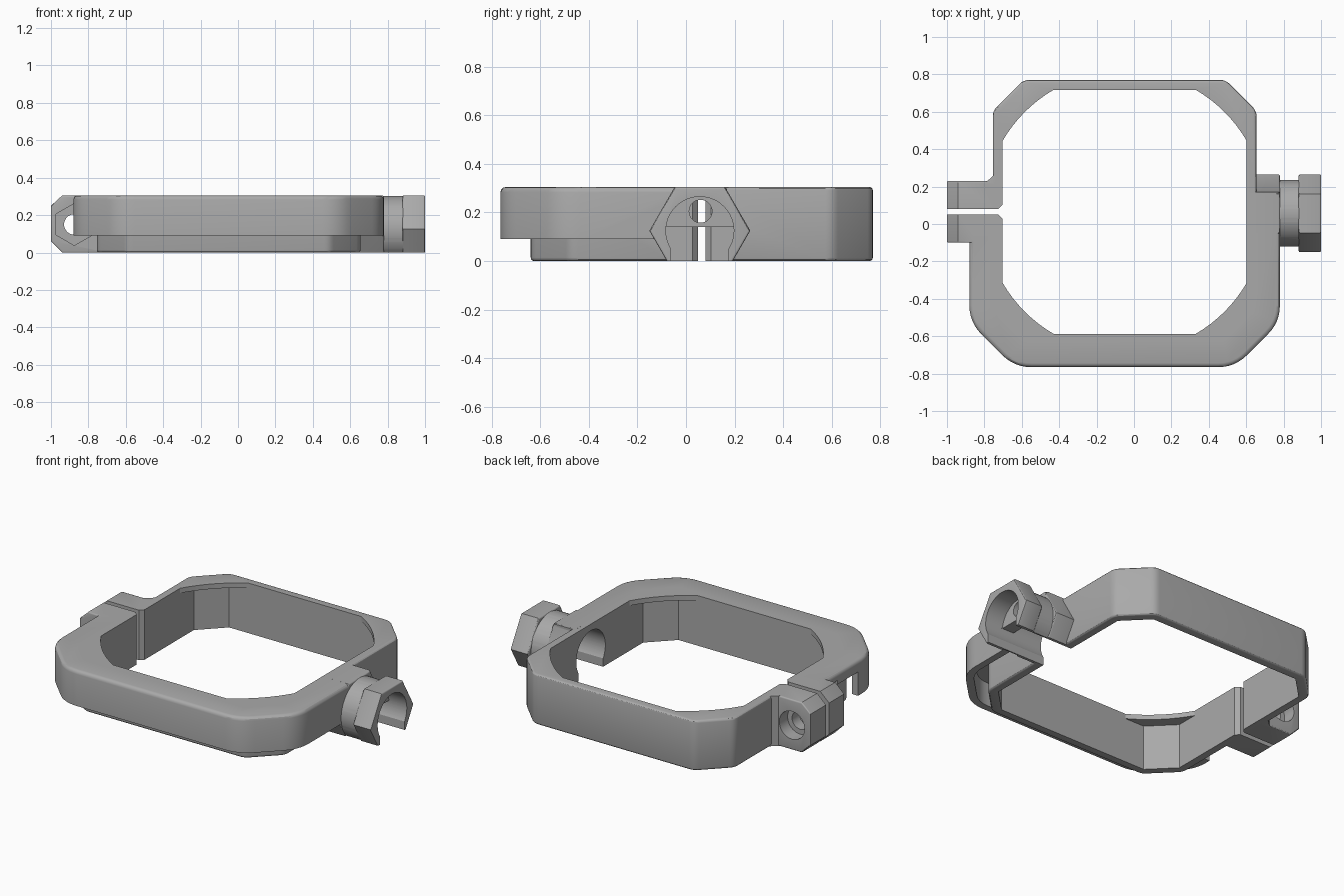
import bpy, bmesh
from math import cos, sin, radians
from mathutils import Vector

if "Cube" in bpy.data.objects:
    bpy.data.objects.remove(bpy.data.objects["Cube"])

CX, CY, TOP = -0.05, 0.065, 0.305       # centre of the band, overall height
PY, PZ = 0.057, 0.125                   # axis of the pipe clip
AX = {"x": lambda u, v, t: (t, u, v), "y": lambda u, v, t: (u, t, v),
      "z": lambda u, v, t: (u, v, t)}


def prism(name, pts, a, b, axis="z", soft=0, soft_ends=()):
    """Extrude an outline along an axis, optionally rounding its end edges."""
    bm = bmesh.new()
    low = [bm.verts.new(AX[axis](u, v, a)) for u, v in pts]
    high = [bm.verts.new(AX[axis](u, v, b)) for u, v in pts]
    n = len(pts)
    caps = [bm.faces.new(low), bm.faces.new(high)]
    for i in range(n):
        j = (i + 1) % n
        bm.faces.new((low[i], low[j], high[j], high[i]))
    bmesh.ops.recalc_face_normals(bm, faces=bm.faces)
    if soft:
        edges = [e for k in soft_ends for e in caps[k].edges]
        bmesh.ops.bevel(bm, geom=edges, offset=soft, segments=3, profile=0.5,
                        affect='EDGES')
    mesh = bpy.data.meshes.new(name)
    bm.to_mesh(mesh)
    bm.free()
    ob = bpy.data.objects.new(name, mesh)
    bpy.context.collection.objects.link(ob)
    return ob


def box(name, x, y, z):
    return prism(name, [(x[0], y[0]), (x[1], y[0]), (x[1], y[1]), (x[0], y[1])], *z)


def circle(u, v, r, n=48, turn=0):
    return [(u + r * cos(radians(360 * i / n + turn)),
             v + r * sin(radians(360 * i / n + turn))) for i in range(n)]


def octagon(half, cut, radius=0, steps=6):
    """Square with cut corners around the band centre, corners softened."""
    s = half - cut
    pts = [Vector((CX + x, CY + y)) for x, y in
           ((half, -s), (half, s), (s, half), (-s, half),
            (-half, s), (-half, -s), (-s, -half), (s, -half))]
    if not radius:
        return [tuple(p) for p in pts]
    out = []
    for i, p in enumerate(pts):
        a = p + (pts[i - 1] - p).normalized() * radius
        b = p + (pts[(i + 1) % 8] - p).normalized() * radius
        for k in range(steps + 1):
            t = k / steps
            out.append(tuple(a * (1 - t) ** 2 + p * 2 * t * (1 - t) + b * t * t))
    return out


def combine(target, tool, op):
    mod = target.modifiers.new(op, 'BOOLEAN')
    mod.operation, mod.solver, mod.object = op, 'EXACT', tool
    bpy.context.view_layer.objects.active = target
    bpy.ops.object.modifier_apply(modifier=mod.name)
    bpy.data.objects.remove(tool)


def cut(target, *tools):
    for t in tools:
        combine(target, t, 'DIFFERENCE')


def add(target, *tools):
    for t in tools:
        combine(target, t, 'UNION')


def bore(name, x0, x1, limit):
    """Open-bottomed round channel along x, kept below an arc angle."""
    r = 0.14
    right = [-32 + (limit + 32) * i / 16 for i in range(17)]
    left = [180 - a for a in reversed(right)]
    if limit == 90:
        left = left[1:]
    pts = [(PY + r * cos(radians(a)), PZ + r * sin(radians(a))) for a in right + left]
    w = r * cos(radians(32))
    pts += [(PY - w, -0.1), (PY + w, -0.1)]
    return prism(name, pts, x0, x1, "x")


# Front hood: top plate with a hanging skirt, open beside the screw clamp
frame = prism("clamp_frame", octagon(0.83, 0.24, 0.09), 0.09, TOP, "z", 0.022, (1,))
cut(frame,
    prism("skirt_gap", octagon(0.788, 0.22, 0.07), -0.1, 0.235),
    box("hood_back", (-2, 2), (0.17, 2), (-1, 1)),
    box("hood_back_clamp_side", (-2, 0), (-0.05, 2), (-1, 1)),
    box("nut_access", (-2, -0.7), (-0.4, -0.05), (-1, 0.235)))

# Band, screw clamp block and its small fillet
add(frame,
    prism("band", octagon(0.705, 0.165, 0.03, 4), 0, TOP, "z", 0.014, (0, 1)),
    prism("screw_clamp", [(-1, 0.06), (-0.94, 0), (-0.73, 0), (-0.73, TOP),
                          (-0.94, TOP), (-1, 0.25)], -0.1, 0.23, "y", 0.008, (0, 1)),
    prism("clamp_fillet", [(-0.80, 0.215), (-0.735, 0.215), (-0.735, 0.275)], 0, TOP))

# Pipe clip: two hexagonal collars around a round neck
for name, x0, x1, ends in (("inner_collar", 0.63, 0.78, (1,)),
                           ("outer_collar", 0.88, 1.0, (0, 1))):
    add(frame, prism(name, circle(PY, PZ, 0.208, 6), x0, x1, "x", 0.008, ends))
add(frame, prism("neck", circle(PY, PZ, 0.178), 0.7, 0.95, "x"))
cut(frame, box("ground_trim", (-2, 2), (-2, 2), (-1, 0)))

# Opening with a thin lip that is round at the corners
half, ring = 0.652, 0.755
lip = prism("lip_opening", circle(CX, CY, ring, 96), -0.2, 0.6)
combine(lip, box("lip_square", (CX - half, CX + half), (CY - half, CY + half),
                 (-0.1, 0.5)), 'INTERSECT')
cut(frame, lip, prism("opening", octagon(half, 0.14), -0.1, 0.275))

# Pipe channel with a web that carries a round hole
cut(frame,
    bore("inner_channel", 0.5, 0.80, 90),
    bore("outer_channel", 0.88, 1.1, 90),
    bore("low_channel", 0.5, 1.1, 6),
    prism("web_hole", circle(0.06, 0.205, 0.047, 32), 0.5, 1.1, "x"))

# Clamp slit, screw hole, nut pocket and screw head pocket
SX, SZ = -0.875, 0.15
cut(frame,
    prism("slit", [(-1.1, 0.05), (-0.725, 0.05), (-0.66, -0.015),
                   (-0.66, 0.145), (-0.725, 0.08), (-1.1, 0.08)], -0.1, 0.5),
    prism("screw_hole", circle(SX, SZ, 0.055, 32), -0.2, 0.4, "y"),
    prism("nut_pocket", circle(SX, SZ, 0.112, 6, 30), -0.2, -0.03, "y"),
    prism("head_pocket", circle(SX, SZ, 0.085, 40), 0.15, 0.4, "y"))

# Single grey material and smooth shading with sharp edges kept
grey = bpy.data.materials.new("plain grey")
grey.use_nodes = True
colour = (0.4, 0.4, 0.4, 1)
grey.diffuse_color = colour
grey.node_tree.nodes["Principled BSDF"].inputs["Base Color"].default_value = colour
frame.data.materials.clear()
frame.data.materials.append(grey)
for p in frame.data.polygons:
    p.material_index = 0
bpy.ops.object.select_all(action='DESELECT')
frame.select_set(True)
bpy.context.view_layer.objects.active = frame
bpy.ops.object.shade_smooth_by_angle(angle=radians(30))
